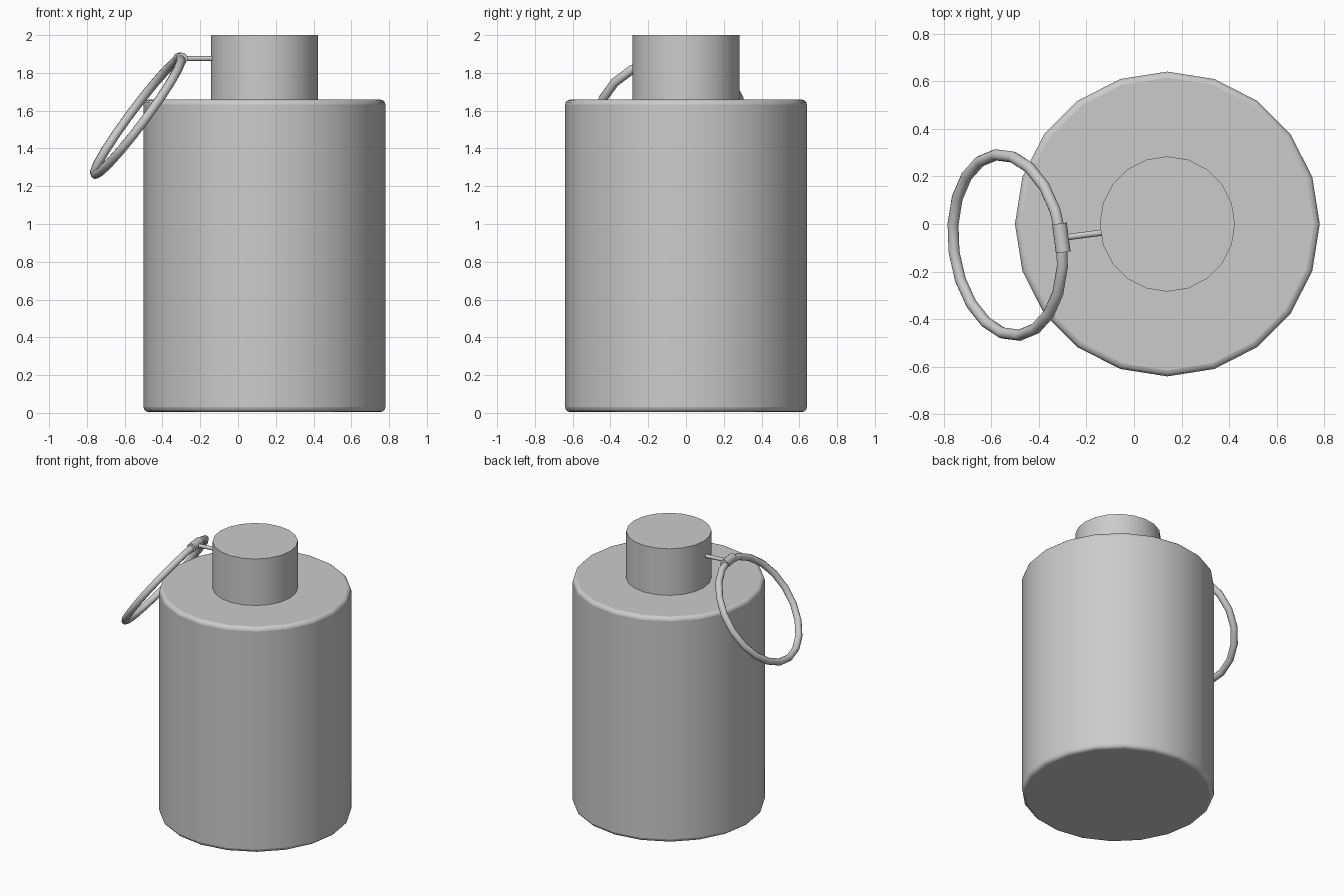
import bpy, math
from mathutils import Vector, Matrix

if "Cube" in bpy.data.objects:
    bpy.data.objects.remove(bpy.data.objects["Cube"])

AXIS_X = 0.14          # vertical axis of body and neck
TURN = math.radians(7.5)
SIDES = 20


def smooth(obj, angle=35):
    bpy.ops.object.select_all(action='DESELECT')
    obj.select_set(True)
    bpy.context.view_layer.objects.active = obj
    bpy.ops.object.shade_smooth_by_angle(angle=math.radians(angle))


def local(dist, side, z):
    """Point at a distance out along the turned handle direction."""
    out = Vector((-math.cos(TURN), -math.sin(TURN), 0))
    across = Vector((math.sin(TURN), -math.cos(TURN), 0))
    return Vector((AXIS_X, 0, z)) + out * dist + across * side


def cylinder(name, a, b, radius, sides=SIDES, bevel=0.0):
    a, b = Vector(a), Vector(b)
    d = b - a
    bpy.ops.mesh.primitive_cylinder_add(vertices=sides, radius=radius, depth=d.length)
    obj = bpy.context.object
    obj.name = name
    # vertex on the +x axis, then align with the a-b line
    obj.data.transform(Matrix.Rotation(math.pi / sides * 2, 4, 'Z'))
    obj.rotation_euler = d.to_track_quat('Z', 'Y').to_euler() if abs(d.z) < 0.99 * d.length else (0, 0, 0)
    obj.location = (a + b) / 2
    if bevel:
        m = obj.modifiers.new("rounded_rims", 'BEVEL')
        m.width, m.segments = bevel, 3
        m.limit_method, m.angle_limit = 'ANGLE', math.radians(40)
    smooth(obj)
    return obj


# Body and neck
cylinder("body", (AXIS_X, 0, 0.005), (AXIS_X, 0, 1.658), 0.64, bevel=0.025)
cylinder("neck", (AXIS_X, 0, 1.64), (AXIS_X, 0, 2.0), 0.284)

# Pin reaching out of the neck, and the collar that holds the ring
PIN_Z, TOP = 1.876, 0.449
cylinder("pin", local(0.25, 0, PIN_Z), local(TOP, 0, PIN_Z), 0.013, 12)
cylinder("ring_collar", local(TOP, -0.061, PIN_Z), local(TOP, 0.061, PIN_Z), 0.031, 16)

# Hanging pull ring, tilted outward
R, SLOPE = 0.382, math.radians(53.5)
bpy.ops.mesh.primitive_torus_add(major_segments=SIDES, minor_segments=10,
                                 major_radius=R, minor_radius=0.024)
ring = bpy.context.object
ring.name = "pull_ring"
ring.location = local(TOP + R * math.cos(SLOPE), 0, PIN_Z - R * math.sin(SLOPE))
ring.rotation_euler = (0, -SLOPE, TURN)
smooth(ring, 60)
